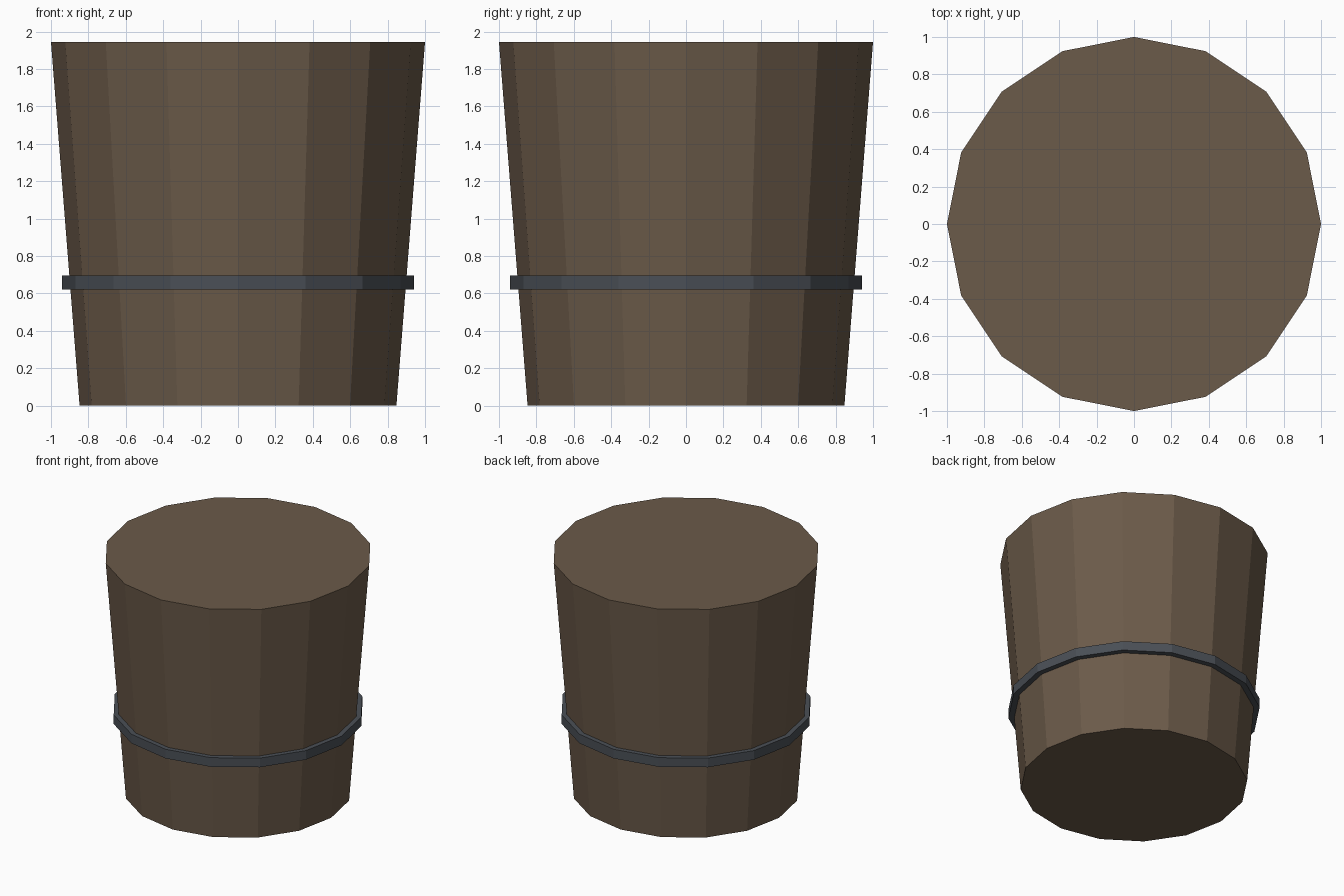
import bpy
import bmesh
from math import cos, sin, tau

SIDES = 16
HEIGHT = 1.945

if "Cube" in bpy.data.objects:
    bpy.data.objects.remove(bpy.data.objects["Cube"], do_unlink=True)


def make_material(name, rgb):
    mat = bpy.data.materials.new(name)
    mat.use_nodes = True
    mat.diffuse_color = (*rgb, 1)
    bsdf = mat.node_tree.nodes["Principled BSDF"]
    bsdf.inputs["Base Color"].default_value = (*rgb, 1)
    bsdf.inputs["Roughness"].default_value = 0.8
    return mat


def lathe(name, profile, mat, closed=False):
    """Turn (radius, z) points into a faceted ring, or a solid with flat caps."""
    bm = bmesh.new()
    rings = [[bm.verts.new((r * cos(tau * i / SIDES), r * sin(tau * i / SIDES), z))
              for i in range(SIDES)] for r, z in profile]
    pairs = list(zip(rings, rings[1:]))
    if closed:
        pairs.append((rings[-1], rings[0]))
    else:
        bm.faces.new(rings[0][::-1])
        bm.faces.new(rings[-1])
    for low, high in pairs:
        for i in range(SIDES):
            j = (i + 1) % SIDES
            bm.faces.new((low[i], low[j], high[j], high[i]))
    bmesh.ops.recalc_face_normals(bm, faces=bm.faces)
    mesh = bpy.data.meshes.new(name)
    bm.to_mesh(mesh)
    bm.free()
    mesh.materials.append(mat)
    obj = bpy.data.objects.new(name, mesh)
    bpy.context.collection.objects.link(obj)
    return obj


wood = make_material("brown wood", (0.147, 0.103, 0.067))
iron = make_material("dark iron", (0.068, 0.078, 0.092))

# Tapered wooden tub with flat ends
lathe("tub_body", [(0.847, 0), (1.0, HEIGHT)], wood)

# Straight iron hoop around the lower third
lathe("iron_hoop", [(0.87, 0.62), (0.94, 0.62), (0.94, 0.695), (0.87, 0.695)],
      iron, closed=True)
